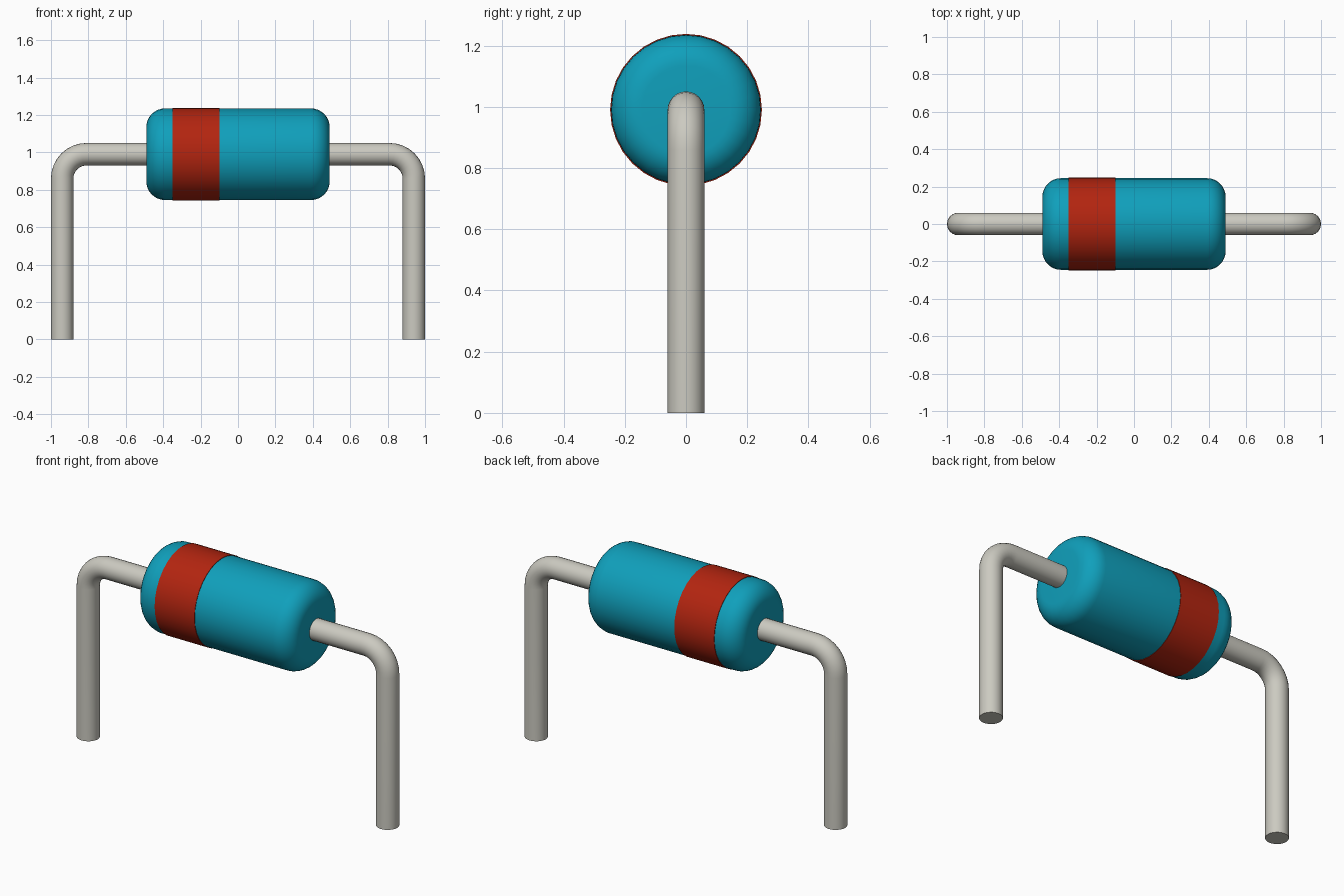
import bpy
import bmesh
from math import pi, sin, cos, radians
from mathutils import Vector

AXIS_Z = 0.99      # height of the body axis
BODY_R = 0.245
BODY_HALF = 0.49
FILLET = 0.10
WIRE_R = 0.06
LEG_X = 0.94       # centre line of each leg
BEND_R = 0.13

if "Cube" in bpy.data.objects:
    bpy.data.objects.remove(bpy.data.objects["Cube"], do_unlink=True)


def material(name, color):
    mat = bpy.data.materials.new(name)
    mat.use_nodes = True
    mat.diffuse_color = (*color, 1)
    bsdf = next(n for n in mat.node_tree.nodes if n.type == "BSDF_PRINCIPLED")
    bsdf.inputs["Base Color"].default_value = (*color, 1)
    return mat


def tube(name, rings, mat, sides):
    """Skin circular rings given as (centre, direction, radius), capped at both ends."""
    bm = bmesh.new()
    loops = []
    side = Vector((0, 1, 0))
    for centre, direction, radius in rings:
        up = direction.cross(side)
        angles = [2 * pi * i / sides for i in range(sides)]
        loops.append([bm.verts.new(centre + radius * (cos(a) * side + sin(a) * up))
                      for a in angles])
    for a, b in zip(loops, loops[1:]):
        for i in range(sides):
            j = (i + 1) % sides
            bm.faces.new((a[i], a[j], b[j], b[i]))
    bm.faces.new(loops[0])
    bm.faces.new(loops[-1])
    bmesh.ops.recalc_face_normals(bm, faces=bm.faces)
    mesh = bpy.data.meshes.new(name)
    bm.to_mesh(mesh)
    bm.free()
    mesh.materials.append(mat)
    obj = bpy.data.objects.new(name, mesh)
    bpy.context.collection.objects.link(obj)
    bpy.ops.object.select_all(action="DESELECT")
    obj.select_set(True)
    bpy.context.view_layer.objects.active = obj
    bpy.ops.object.shade_smooth_by_angle(angle=radians(35))
    return obj


def along_x(profile):
    return [(Vector((x, 0, AXIS_Z)), Vector((1, 0, 0)), r) for x, r in profile]


teal = material("teal_coating", (0.005, 0.35, 0.50))
red = material("red_band", (0.45, 0.018, 0.005))
metal = material("tinned_metal", (0.60, 0.59, 0.53))

# Body: cylinder along x with rounded rims
quarter = [pi / 2 * i / 8 for i in range(9)]
rim = [(BODY_HALF - FILLET * (1 - cos(a)), BODY_R - FILLET * (1 - sin(a))) for a in quarter]
profile = [(-x, r) for x, r in rim] + rim[::-1]
tube("body", along_x(profile), teal, 32)

# Painted polarity band, just proud of the body
band_r = BODY_R + 0.003
tube("polarity_band", along_x([(-0.35, band_r), (-0.10, band_r)]), red, 32)

# Bent wire leads, from inside the body out and down to the ground
for name, s in (("left_lead", 1), ("right_lead", -1)):
    path = [(Vector((s * 0.45, 0, AXIS_Z)), Vector((s, 0, 0)), WIRE_R)]
    for a in quarter:
        centre = Vector((s * (LEG_X - BEND_R + BEND_R * sin(a)), 0,
                         AXIS_Z - BEND_R + BEND_R * cos(a)))
        path.append((centre, Vector((s * cos(a), 0, -sin(a))), WIRE_R))
    path.append((Vector((s * LEG_X, 0, 0)), Vector((0, 0, -1)), WIRE_R))
    tube(name, path, metal, 24)
